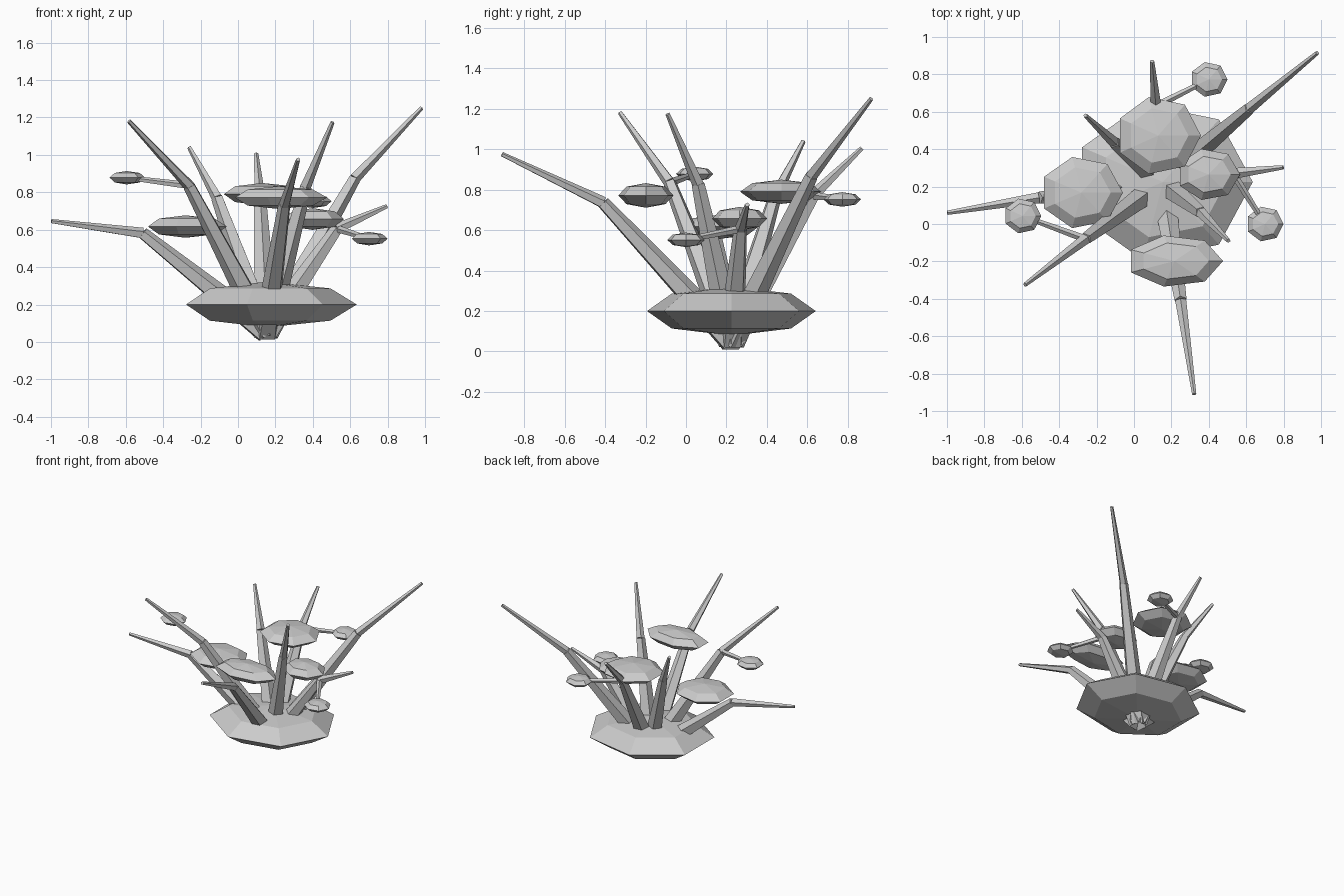
import bpy, bmesh, math
from mathutils import Vector, Matrix

if "Cube" in bpy.data.objects:
    bpy.data.objects.remove(bpy.data.objects["Cube"])

grey = bpy.data.materials.new("stone_grey")
grey.diffuse_color = (0.6, 0.6, 0.6, 1)
grey.use_nodes = True
grey.node_tree.nodes["Principled BSDF"].inputs["Base Color"].default_value = grey.diffuse_color


def finish(name, bm):
    bmesh.ops.recalc_face_normals(bm, faces=bm.faces)
    me = bpy.data.meshes.new(name)
    bm.to_mesh(me)
    bm.free()
    me.materials.append(grey)
    ob = bpy.data.objects.new(name, me)
    bpy.context.collection.objects.link(ob)


def blob(name, centre, size, n=7):
    """Flattened low-poly ball: seven segments, three rings and two poles."""
    bm = bmesh.new()
    c = Vector(centre)

    def point(ring, i):
        lat, a = math.radians(45 * ring), math.tau * i / n
        return bm.verts.new(c + Vector((size[0] * math.cos(lat) * math.cos(a),
                                        size[1] * math.cos(lat) * math.sin(a),
                                        size[2] * math.sin(lat))))
    rings = [[point(r, i) for i in range(n)] for r in (-1, 0, 1)]
    low = bm.verts.new(c - Vector((0, 0, size[2])))
    top = bm.verts.new(c + Vector((0, 0, size[2])))
    for i in range(n):
        j = (i + 1) % n
        bm.faces.new((low, rings[0][j], rings[0][i]))
        bm.faces.new((top, rings[2][i], rings[2][j]))
        for a, b in zip(rings, rings[1:]):
            bm.faces.new((a[i], a[j], b[j], b[i]))
    finish(name, bm)


def limb(name, start, end, r1, r2, sides=5):
    """Tapered stick between two points."""
    a, b = Vector(start), Vector(end)
    d = b - a
    bm = bmesh.new()
    bmesh.ops.create_cone(
        bm, cap_ends=True, segments=sides, radius1=r1, radius2=r2, depth=d.length,
        matrix=Matrix.Translation((a + b) / 2) @ d.to_track_quat('Z', 'Y').to_matrix().to_4x4())
    finish(name, bm)


# Base mound
blob("base_mound", (0.155, 0.2245, 0.2), (0.48, 0.428, 0.122))

# Bent branches: elbow, tip
root = (0.15, 0.225, 0.053)
branches = [
    ((0.62, 0.62, 0.87), (0.98, 0.915, 1.25)),
    ((-0.51, 0.14, 0.58), (-0.998, 0.06, 0.645)),
    ((0.25, -0.41, 0.735), (0.322, -0.91, 0.975)),
    ((-0.26, -0.08, 0.835), (-0.583, -0.325, 1.18)),
    ((0.36, 0.06, 0.83), (0.505, -0.09, 1.175)),
    ((-0.11, 0.44, 0.77), (-0.26, 0.58, 1.04)),
    ((0.117, 0.63, 0.77), (0.097, 0.87, 1.005)),
    ((0.53, 0.27, 0.605), (0.797, 0.303, 0.725)),
]
for i, (elbow, tip) in enumerate(branches, 1):
    limb(f"branch_{i}_lower", root, elbow, 0.07, 0.034)
    limb(f"branch_{i}_upper", elbow, tip, 0.031, 0.012)

# Large leaf pads
pads = [
    ((0.13, 0.473, 0.79), (0.228, 0.211, 0.06)),
    ((0.217, -0.198, 0.772), (0.259, 0.14, 0.061)),
    ((-0.281, 0.168, 0.617), (0.222, 0.195, 0.06)),
    ((0.398, 0.265, 0.657), (0.169, 0.14, 0.058)),
]
for i, (c, s) in enumerate(pads, 1):
    blob(f"leaf_pad_{i}", c, s)

# Small pads on twigs that leave three of the elbows
twigs = [(3, (-0.596, 0.043, 0.878)), (6, (0.40, 0.773, 0.752)), (7, (0.70, 0.0, 0.552))]
for i, (b, c) in enumerate(twigs, 1):
    limb(f"twig_{i}", branches[b][0], c, 0.021, 0.013)
    blob(f"small_pad_{i}", c, (0.1, 0.095, 0.036))
